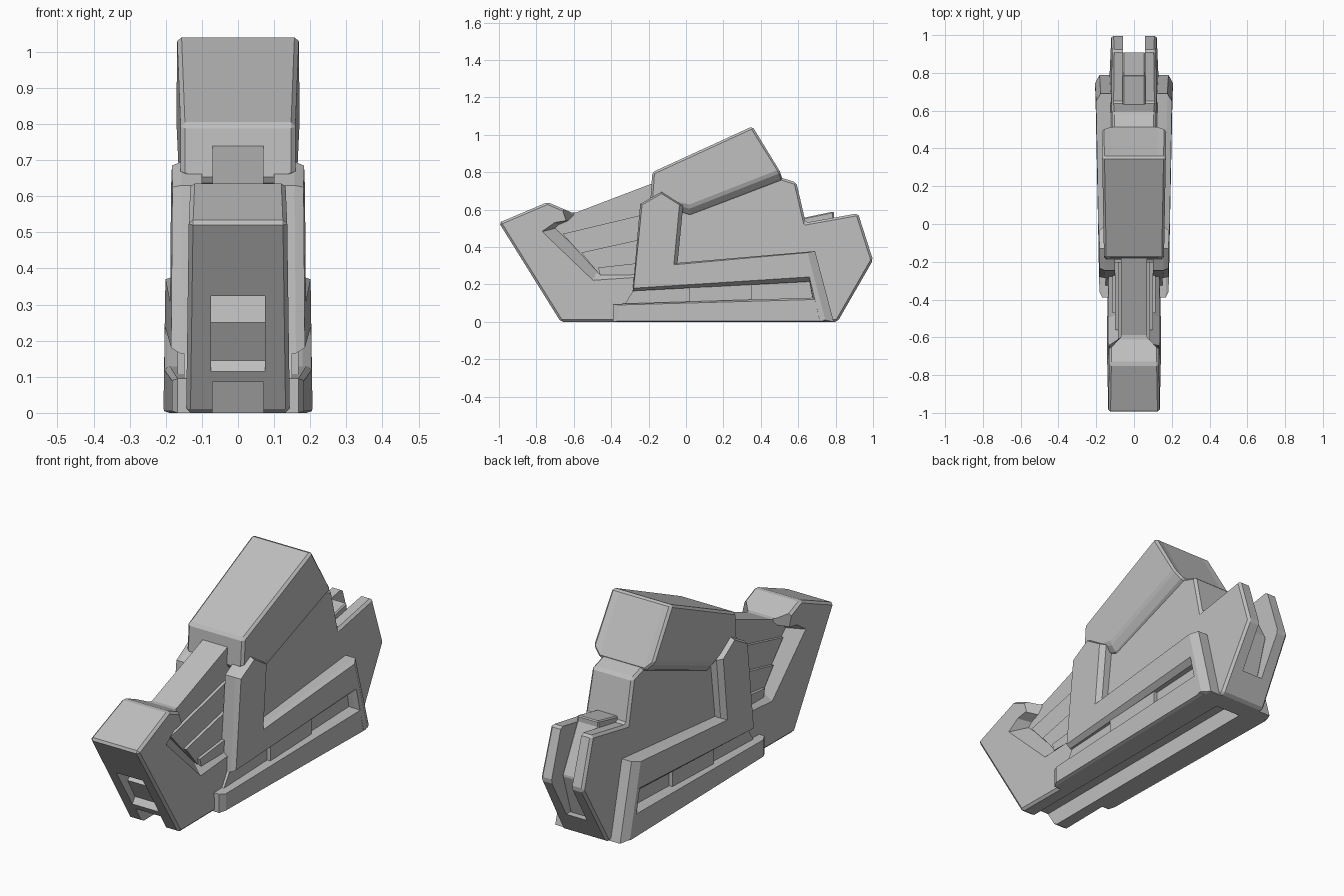
import bpy
import bmesh

cube = bpy.data.objects.get("Cube")
if cube:
    bpy.data.objects.remove(cube, do_unlink=True)

grey = bpy.data.materials.new("plain grey")
grey.use_nodes = True
GREY = (0.52, 0.52, 0.52, 1)
grey.diffuse_color = GREY
grey.node_tree.nodes["Principled BSDF"].inputs["Base Color"].default_value = GREY


def loft(name, layers, bevel=0.0, mirror=False):
    """Join side profiles (y, z), each placed at an x given by a number or rule."""
    bm = bmesh.new()
    rings = []
    for profile, x in layers:
        rings.append([bm.verts.new((x(y, z) if callable(x) else x, y, z))
                      for y, z in profile])
    for a, b in zip(rings, rings[1:]):
        for i in range(len(a)):
            j = (i + 1) % len(a)
            bm.faces.new((a[i], a[j], b[j], b[i]))
    bm.faces.new(rings[0])
    bm.faces.new(rings[-1])
    bmesh.ops.recalc_face_normals(bm, faces=bm.faces[:])
    mesh = bpy.data.meshes.new(name)
    bm.to_mesh(mesh)
    bm.free()
    mesh.materials.append(grey)
    ob = bpy.data.objects.new(name, mesh)
    bpy.context.collection.objects.link(ob)
    if bevel:
        mod = ob.modifiers.new("edge chamfer", "BEVEL")
        mod.width, mod.segments, mod.limit_method = bevel, 1, "ANGLE"
    if mirror:
        ob.modifiers.new("mirror", "MIRROR")
    return ob


def block(name, profile, half, bevel=0.0):
    """Symmetric part with sides at plus and minus half."""
    rule = half if callable(half) else (lambda y, z: half)
    return loft(name, [(profile, lambda y, z: -rule(y, z)), (profile, rule)], bevel)


def cut(target, cutter):
    cutter.hide_render = True
    cutter.hide_viewport = True
    cutter.display_type = "WIRE"
    mod = target.modifiers.new("cut", "BOOLEAN")
    mod.operation, mod.solver, mod.object = "DIFFERENCE", "EXACT", cutter


# Central hull: full silhouette from nose to tail
hull = block("hull", [(-1, .53), (-.74, .64), (-.6, .58), (-.18, .74), (-.1, .8),
                      (.48, .78), (.59, .745), (.64, .53), (.92, .58),
                      (1, .33), (.81, 0), (-.67, 0)],
             lambda y, z: .137 - .01 * y - .02 * z, bevel=.012)

# Side recesses behind the nose, leaving a narrow neck
rim = [(-.78, .48), (-.5, .215), (-.15, .235), (-.15, .9), (-.6, .9),
       (-.68, .62), (-.65, .54), (-.71, .53)]
floor = [(-.7, .5), (-.47, .285), (-.15, .295), (-.15, .9), (-.58, .9),
         (-.6, .57), (-.63, .54), (-.68, .52)]
cut(hull, loft("recess_cutter", [(floor, .07), (rim, .145), (rim, .25)], mirror=True))

# Stepped intake in the nose
cut(hull, block("intake_cutter", [(-1.1, .323), (-.7, .323), (-.78, .25), (-.72, .145),
                                  (-.76, .09), (-.7, -.1), (-1.1, -.1)], .075))
# Long channel under the hull
cut(hull, block("channel_cutter", [(-.8, .085), (.66, .085), (.72, -.05), (-.8, -.05)], .07))
# Gap between the tail fins
cut(hull, block("tail_cutter", [(.66, .9), (1.2, .9), (1.2, .12), (.84, .12), (.66, .3)], .058))

# Block set between the tail fins
block("tail_block", [(.6, .55), (.79, .59), (.79, .56), (.91, .33), (.84, .1), (.6, .1)],
      .06, bevel=.006)

# Stepped slats inside the side recesses
for i, (a, b, x) in enumerate([((-.66, .47), (-.2, .58), .085),
                               ((-.56, .37), (-.2, .45), .1),
                               ((-.47, .29), (-.2, .32), .115)]):
    loft(f"slat_{i + 1}", [([a, b, (-.2, .25), (-.46, .25)], .05),
                           ([a, b, (-.2, .25), (-.46, .25)], x)], mirror=True)

# Raised upper housing with a sloped underside
top = [(-.18, .8), (.355, 1.045), (.505, .805), (.02, .615), (-.19, .66)]
under = [(-.18, .8), (.355, 1.045), (.52, .76), (.02, .565), (-.19, .64)]


def housing_x(y, z):
    return .162 + .018 * y


def under_x(y, z):
    return .125


loft("upper_housing", [(top, lambda y, z: -housing_x(y, z)), (under, lambda y, z: -.125),
                       (under, under_x), (top, housing_x)], bevel=.012)


# V-shaped side armour with sloped edges
def armour_x(y, z):
    return .187 + .019 * (y + .28) - .01 * z


armour = [(-.235, .625), (-.13, .685), (-.035, .625), (-.065, .305), (.65, .37),
          (.745, .01), (.715, .01), (.66, .24), (-.28, .18)]
armour_in = [(-.245, .63), (-.13, .695), (-.015, .62), (-.045, .315), (.69, .378),
             (.79, .0), (.7, .0), (.66, .215), (-.285, .165)]
loft("side_armour", [(armour_in, .1), (armour_in, lambda y, z: armour_x(y, z) - .025),
                     (armour, armour_x)], mirror=True)

# Recessed side panel with a raised plate
panel = [(-.37, .03), (.72, .03), (.68, .25), (-.26, .2)]
loft("side_panel", [(panel, .1), (panel, .15)], mirror=True)
plate = [(.02, .09), (.35, .1), (.35, .2), (.02, .185)]
loft("side_plate", [(plate, .1), (plate, .168)], mirror=True)

# Lower side rails
rail = [(-.36, .09), (.71, .12), (.735, .005), (-.36, .005)]
rail_in = [(-.39, .095), (.71, .13), (.745, 0), (-.39, 0)]


def rail_x(y, z):
    return .183 + .02 * (y + .37)


loft("lower_rail", [(rail_in, .1), (rail_in, lambda y, z: rail_x(y, z) - .015),
                    (rail, rail_x)], mirror=True)
